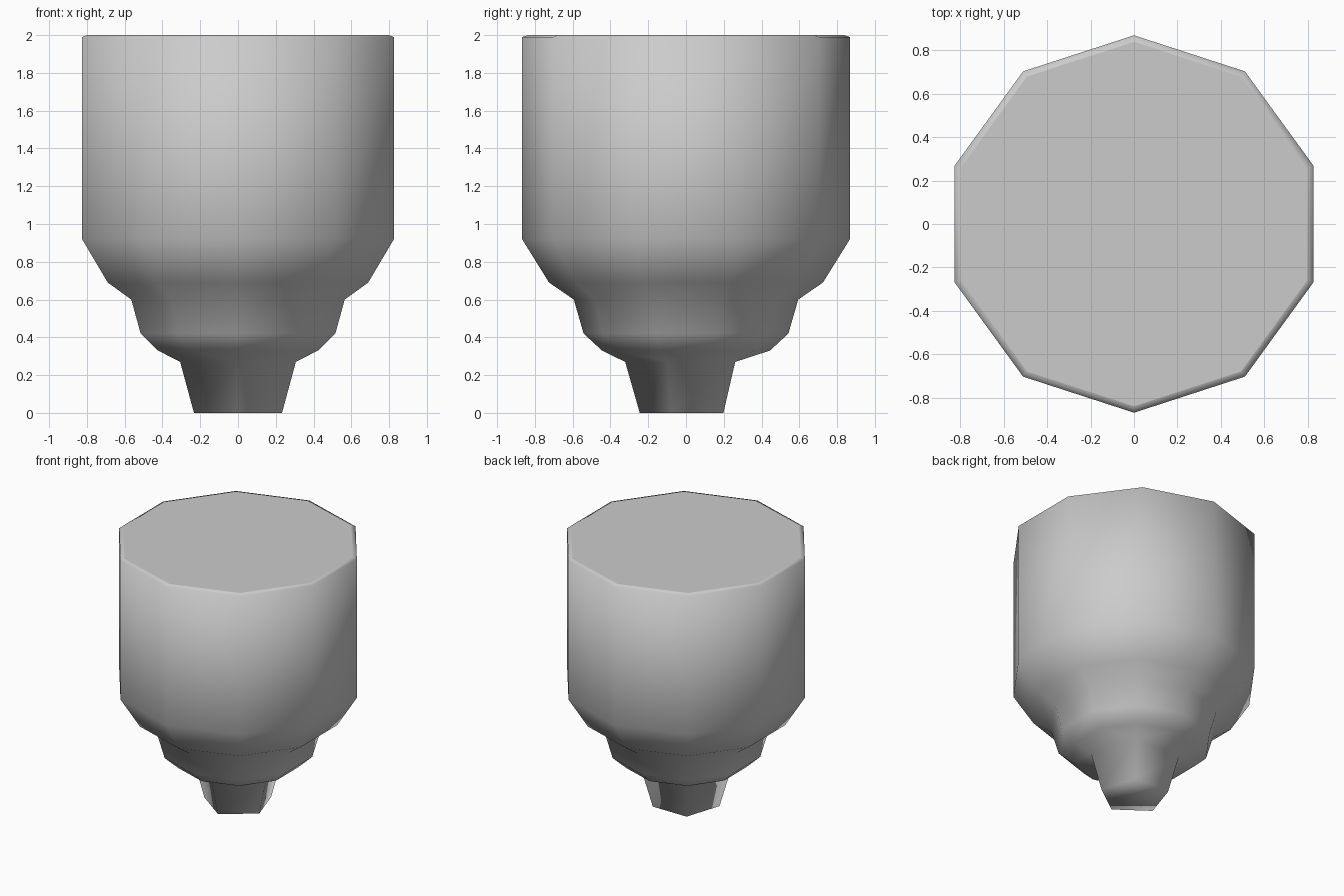
import bpy
import bmesh
from math import sin, cos, tau

cube = bpy.data.objects.get("Cube")
if cube:
    bpy.data.objects.remove(cube, do_unlink=True)

# Single matte grey
grey = bpy.data.materials.new("light_grey")
grey.use_nodes = True
colour = (0.6, 0.6, 0.6, 1)
grey.diffuse_color = colour
grey.node_tree.nodes["Principled BSDF"].inputs["Base Color"].default_value = colour

bm = bmesh.new()


def ring(sides, radius, z):
    """Regular polygon of vertices with one corner facing the front."""
    return [bm.verts.new((radius * sin(tau * i / sides), -radius * cos(tau * i / sides), z))
            for i in range(sides)]


def bridge(lower, upper):
    n = len(lower)
    for i in range(n):
        j = (i + 1) % n
        bm.faces.new((lower[i], lower[j], upper[j], upper[i]))


# Ten-sided stepped body, from the lower shoulder to the chamfered rim
profile = [(0.445, 0.33), (0.542, 0.42), (0.594, 0.6), (0.725, 0.69),
           (0.868, 0.92), (0.868, 1.99), (0.838, 2.0)]
body = [ring(10, r, z) for r, z in profile]
for low, high in zip(body, body[1:]):
    bridge(low, high)
top = bm.faces.new(body[-1])

# Five-sided tapered stem with a closed foot
foot, neck = ring(5, 0.245, 0), ring(5, 0.322, 0.27)
bridge(foot, neck)
bm.faces.new(foot)

# Underside joining the five-sided neck to the ten-sided shoulder
shoulder = body[0]
for i in range(5):
    a, b = neck[i], neck[(i + 1) % 5]
    d0, d1, d2 = (shoulder[(2 * i + k) % 10] for k in range(3))
    bm.faces.new((a, d1, d0))
    bm.faces.new((a, b, d1))
    bm.faces.new((b, d2, d1))

bmesh.ops.recalc_face_normals(bm, faces=bm.faces)
for face in bm.faces:
    face.smooth = face is not top

mesh = bpy.data.meshes.new("stepped_body")
bm.to_mesh(mesh)
bm.free()
mesh.materials.append(grey)
bpy.context.collection.objects.link(bpy.data.objects.new("stepped_body", mesh))
